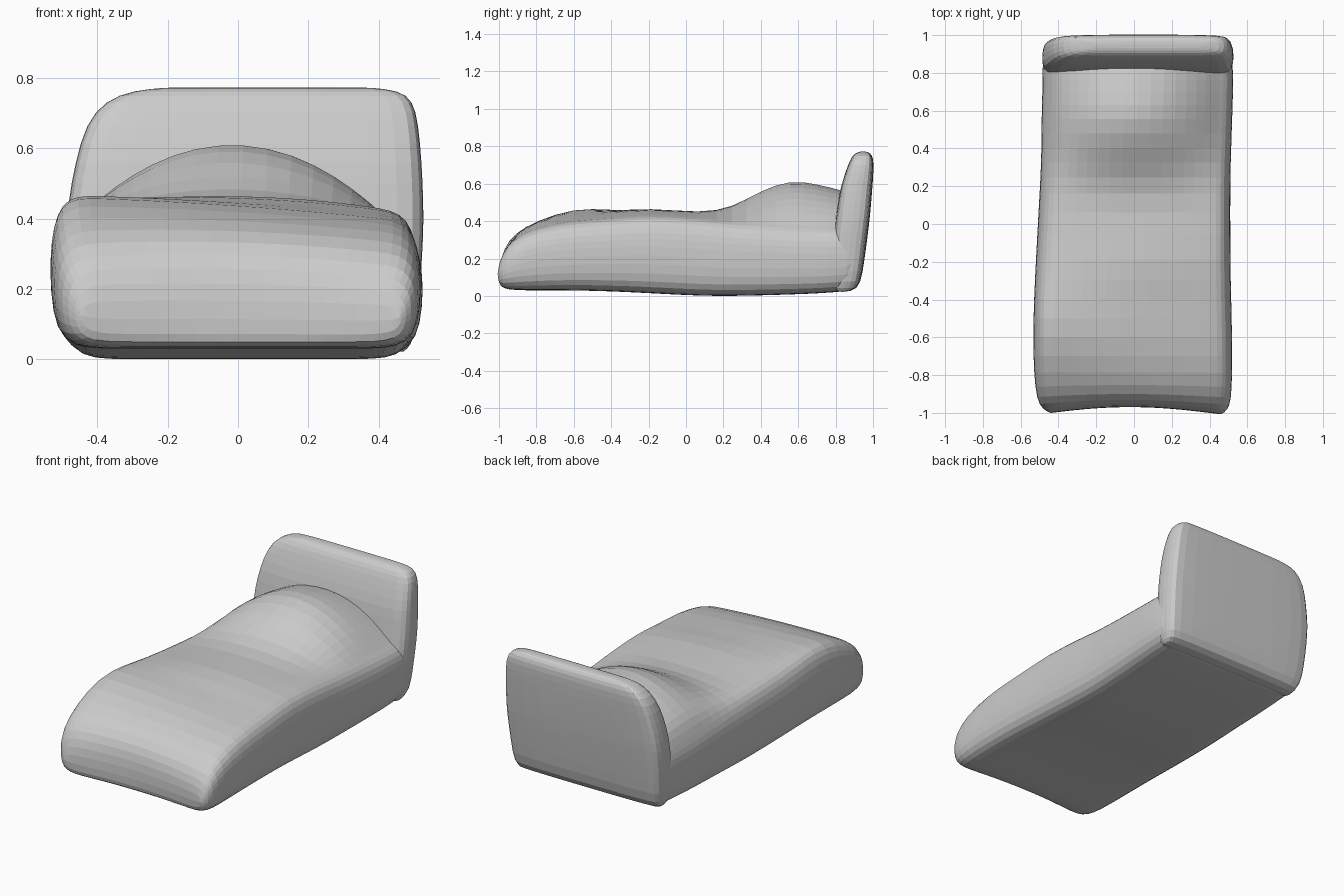
import bpy, bmesh, math


def loft(name, rings, fold):
    """Closed soft solid through rings; caps are quad strips folded at one index."""
    bm = bmesh.new()
    loops = [[bm.verts.new(p) for p in ring] for ring in rings]
    n = len(loops[0])
    for a, b in zip(loops, loops[1:]):
        for i in range(n):
            j = (i + 1) % n
            bm.faces.new((a[i], a[j], b[j], b[i]))
    for loop in (loops[0], loops[-1]):
        for i in range(n // 2):
            ids = [(fold + i) % n, (fold + i + 1) % n, (fold - i - 1) % n, (fold - i) % n]
            bm.faces.new([loop[k] for k in dict.fromkeys(ids)])
    bmesh.ops.recalc_face_normals(bm, faces=bm.faces)
    mesh = bpy.data.meshes.new(name)
    bm.to_mesh(mesh)
    bm.free()
    ob = bpy.data.objects.new(name, mesh)
    bpy.context.collection.objects.link(ob)
    mod = ob.modifiers.new("soften", 'SUBSURF')
    mod.levels = mod.render_levels = 1
    return ob


# Mattress and blanket: y, left x, right x, bottom z, top z at left, centre, right
body = [
    (-1.005, -.44, .46, .055, .17, .17, .16),
    (-.985, -.485, .495, .04, .25, .26, .23),
    (-.93, -.515, .515, .03, .325, .335, .30),
    (-.80, -.53, .52, .03, .40, .395, .36),
    (-.60, -.535, .52, .03, .475, .445, .395),
    (-.40, -.53, .515, .025, .465, .445, .405),
    (-.20, -.52, .51, .015, .425, .475, .43),
    (.08, -.505, .51, 0, .41, .442, .41),
    (.25, -.495, .51, 0, .395, .475, .39),
    (.40, -.49, .515, .003, .38, .57, .38),
    (.56, -.49, .52, .008, .37, .63, .37),
    (.70, -.485, .525, .013, .365, .605, .365),
    (.82, -.485, .525, .022, .36, .575, .36),
    (.90, -.48, .515, .03, .355, .55, .355),
]
SIDE = [(.88, .02), (.97, .13), (1, .38), (1, .62), (.985, .8), (.94, .94)]
TOP = [.86, .72, .52, .28, 0, -.28, -.52, -.72, -.86]
BOTTOM = [-.75, -.52, -.28, 0, .28, .52, .75]


def body_ring(y, x0, x1, zb, zl, zc, zr):
    cx, hw = (x0 + x1) / 2, (x1 - x0) / 2

    def top(u):
        edge = zl + (zr - zl) * (u + 1) / 2
        return edge + max(0, 1 - ((u + .06) / .93) ** 2) * (zc - (zl + zr) / 2)

    pts = [(u, zb + f * (top(1) - zb)) for u, f in SIDE]
    pts += [(u, top(u)) for u in TOP]
    pts += [(-u, zb + f * (top(-1) - zb)) for u, f in reversed(SIDE)]
    pts += [(u, zb) for u in BOTTOM]
    # foot end is dented in the middle
    dent = .035 * max(0, (-.85 - y) / .15)
    return [(cx + u * hw, y + dent * math.cos(u * 1.57 + .1), z) for u, z in pts]


loft("mattress_and_blanket", [body_ring(*row) for row in body], 3)

# Headboard: z, left x, right x, front y, back y
head = [
    (.02, -.43, .475, .78, .89),
    (.06, -.47, .51, .78, .935),
    (.20, -.485, .52, .78, .955),
    (.35, -.49, .53, .79, .975),
    (.44, -.487, .53, .805, .985),
    (.56, -.465, .525, .82, .995),
    (.67, -.435, .515, .855, 1.003),
    (.735, -.38, .50, .88, 1.003),
    (.765, -.30, .46, .905, .985),
    (.772, -.20, .37, .93, .965),
]
OUTLINE = [(-.9, -1), (-.5, -1), (0, -1), (.5, -1), (.9, -1), (.985, -.7),
           (1, 0), (.98, .75), (.91, .93), (.5, 1), (0, 1), (-.5, 1),
           (-.91, .93), (-.98, .75), (-1, 0), (-.985, -.7)]


def head_ring(z, x0, x1, y0, y1):
    return [((x0 + x1) / 2 + u * (x1 - x0) / 2,
             (y0 + y1) / 2 + v * (y1 - y0) / 2, z) for u, v in OUTLINE]


loft("headboard", [head_ring(*row) for row in head], 6)
